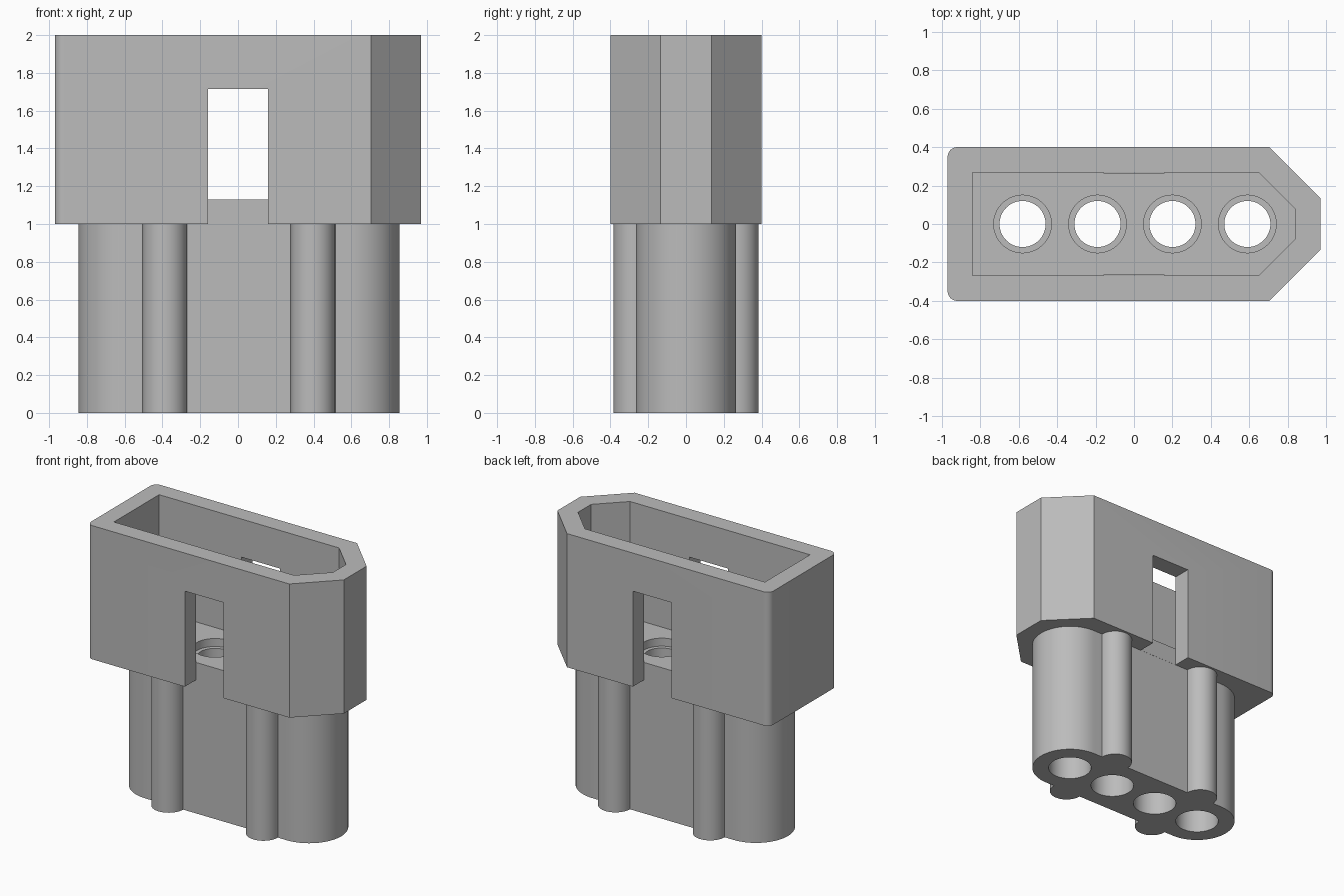
import bpy, bmesh
from math import cos, sin, pi, radians

if "Cube" in bpy.data.objects:
    bpy.data.objects.remove(bpy.data.objects["Cube"])

grey = bpy.data.materials.new("plastic_grey")
grey.use_nodes = True
colour = (0.5, 0.5, 0.5, 1)
grey.diffuse_color = colour
grey.node_tree.nodes["Principled BSDF"].inputs["Base Color"].default_value = colour


def arc(cx, cy, r, start, end, steps):
    """Points along an arc, angles in units of pi."""
    angles = [pi * (start + (end - start) * i / steps) for i in range(steps + 1)]
    return [(cx + r * cos(a), cy + r * sin(a)) for a in angles]


def circle(cx, cy, r, steps=64):
    return arc(cx, cy, r, 0, 2, steps)[:-1]


def box(x, y0, y1):
    return [(-x, y0), (x, y0), (x, y1), (-x, y1)]


def prism(name, outline, z0, z1):
    """Extrude a counter-clockwise outline from z0 to z1."""
    bm = bmesh.new()
    base = bm.faces.new([bm.verts.new((x, y, z0)) for x, y in outline])
    top = bmesh.ops.extrude_face_region(bm, geom=[base])["geom"]
    verts = [v for v in top if isinstance(v, bmesh.types.BMVert)]
    bmesh.ops.translate(bm, verts=verts, vec=(0, 0, z1 - z0))
    bmesh.ops.recalc_face_normals(bm, faces=bm.faces)
    mesh = bpy.data.meshes.new(name)
    bm.to_mesh(mesh)
    bm.free()
    mesh.materials.append(grey)
    obj = bpy.data.objects.new(name, mesh)
    bpy.context.collection.objects.link(obj)
    return obj


def combine(target, other, operation):
    """Apply a boolean and remove the helper object."""
    mod = target.modifiers.new(operation.lower(), "BOOLEAN")
    mod.operation, mod.solver, mod.object = operation, "EXACT", other
    bpy.context.view_layer.objects.active = target
    bpy.ops.object.modifier_apply(modifier=mod.name)
    bpy.data.objects.remove(other)


# Shroud: rounded corners at one end, chamfered at the other
shroud_outline = (arc(-0.92, 0.35, 0.05, 0.5, 1, 8) + arc(-0.92, -0.35, 0.05, 1, 1.5, 8)
                  + [(0.705, -0.4), (0.97, -0.135), (0.97, 0.135), (0.705, 0.4)])
housing = prism("connector_housing", shroud_outline, 1, 2)

# Lower body with rounded ends, running up into the shroud floor
body_outline = arc(0.59, 0, 0.265, -0.5, 0.5, 32) + arc(-0.58, 0, 0.265, 0.5, 1.5, 32)
combine(housing, prism("lower_body", body_outline, 0, 1.06), "UNION")

# Round ribs on both long sides
for x in (-0.387, 0.397):
    for y in (-0.266, 0.266):
        combine(housing, prism("rib", circle(x, y, 0.118, 48), 0, 1.04), "UNION")

# Plug cavity
cavity = [(-0.84, -0.267), (0.65, -0.267), (0.84, -0.077),
          (0.84, 0.077), (0.65, 0.267), (-0.84, 0.267)]
combine(housing, prism("cavity", cavity, 1.13, 2.1), "DIFFERENCE")

# Latch windows in both long walls, open at the bottom
for y0, y1 in ((-0.5, -0.266), (0.266, 0.5)):
    combine(housing, prism("latch_window", box(0.16, y0, y1), 0.95, 1.715), "DIFFERENCE")

# Contact bores, narrowed by a lip near the top
for i in range(4):
    x = -0.58 + 0.39 * i
    for r, z0, z1 in ((0.12, -0.1, 1.2), (0.15, 1.07, 1.2), (0.15, -0.1, 0.95)):
        combine(housing, prism("bore", circle(x, 0, r), z0, z1), "DIFFERENCE")

bpy.ops.object.select_all(action="DESELECT")
housing.select_set(True)
bpy.context.view_layer.objects.active = housing
bpy.ops.object.shade_smooth_by_angle(angle=radians(30))
